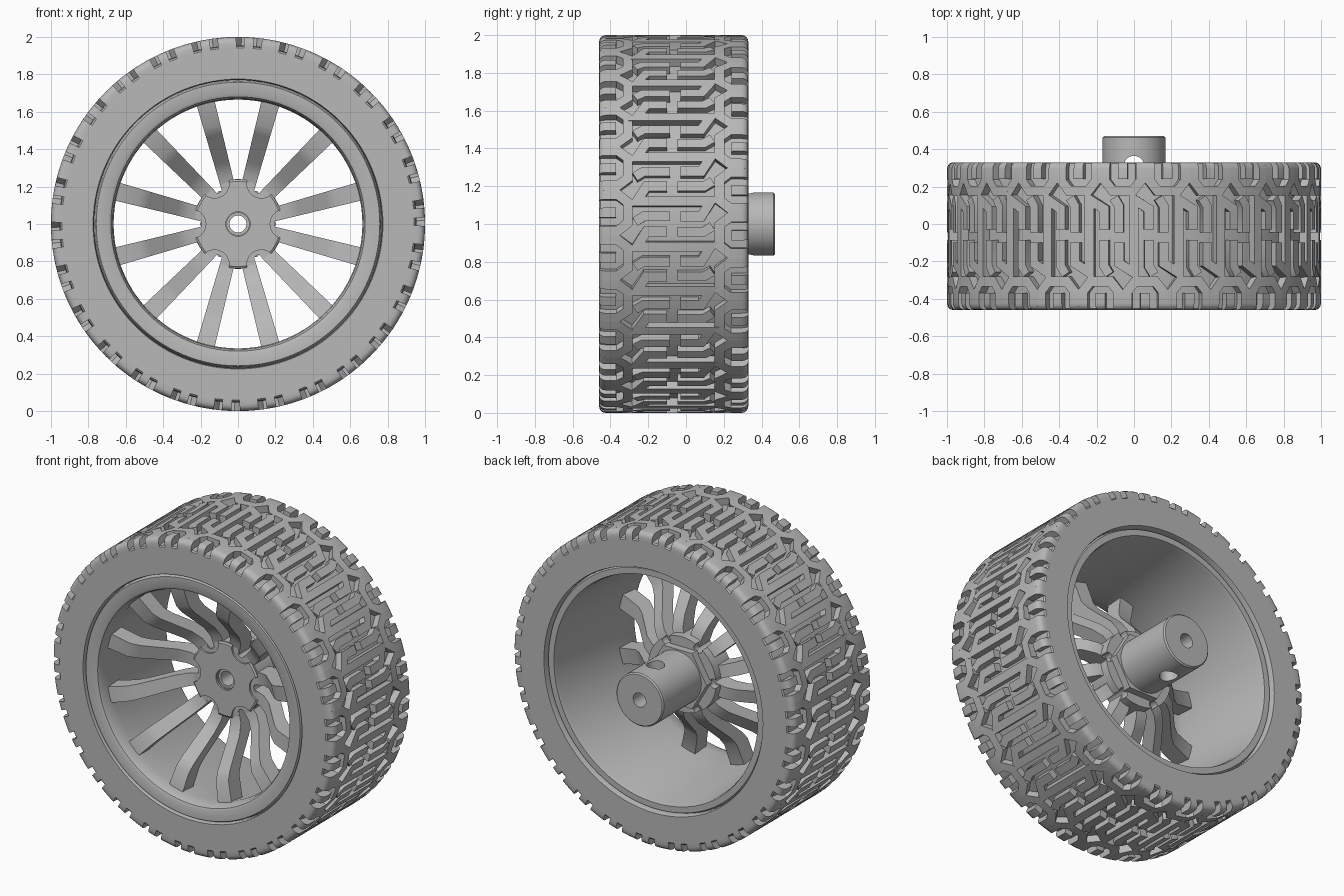
import bpy, bmesh, math
from math import sin, cos, pi, tau
from mathutils import Vector

if "Cube" in bpy.data.objects:
    bpy.data.objects.remove(bpy.data.objects["Cube"])

grey = bpy.data.materials.new("mid_grey")
grey.use_nodes = True
grey.diffuse_color = (0.48, 0.48, 0.48, 1)
grey.node_tree.nodes["Principled BSDF"].inputs["Base Color"].default_value = grey.diffuse_color

MID = -0.065      # axial centre of the tyre
HALF = 0.395      # half width of the tyre
UNITS = 26        # tread repeats
PITCH = tau / UNITS


def polar(r, a, y):
    """Point at radius r and angle a around the axle, which runs along y."""
    return Vector((r * cos(a), y, 1 + r * sin(a)))


def finish(name, bm, smooth=True):
    bmesh.ops.recalc_face_normals(bm, faces=bm.faces)
    mesh = bpy.data.meshes.new(name)
    bm.to_mesh(mesh)
    bm.free()
    mesh.materials.append(grey)
    ob = bpy.data.objects.new(name, mesh)
    bpy.context.collection.objects.link(ob)
    if smooth:
        bpy.ops.object.select_all(action="DESELECT")
        ob.select_set(True)
        bpy.context.view_layer.objects.active = ob
        bpy.ops.object.shade_smooth_by_angle(angle=math.radians(32))
    return ob


def lathe(name, profile, segments=112):
    """Spin a closed (radius, y) profile around the axle."""
    bm = bmesh.new()
    rings = [[bm.verts.new(polar(r, tau * i / segments, y)) for r, y in profile]
             for i in range(segments)]
    n = len(profile)
    for i in range(segments):
        a, b = rings[i], rings[(i + 1) % segments]
        for j in range(n):
            k = (j + 1) % n
            bm.faces.new((a[j], a[k], b[k], b[j]))
    return finish(name, bm)


def loft(bm, sections):
    """Join four-cornered sections into a capped bar."""
    rows = [[bm.verts.new(p) for p in s] for s in sections]
    for a, b in zip(rows, rows[1:]):
        for j in range(4):
            k = (j + 1) % 4
            bm.faces.new((a[j], a[k], b[k], b[j]))
    bm.faces.new(rows[0])
    bm.faces.new(rows[-1])


def cut(target, name, cylinders):
    """Subtract cylinders given as (centre, direction, radius, length)."""
    bm = bmesh.new()
    for centre, direction, radius, length in cylinders:
        made = bmesh.ops.create_cone(bm, cap_ends=True, segments=32, radius1=radius,
                                     radius2=radius, depth=length)["verts"]
        turn = Vector((0, 0, 1)).rotation_difference(Vector(direction)).to_matrix()
        bmesh.ops.rotate(bm, verts=made, matrix=turn)
        bmesh.ops.translate(bm, verts=made, vec=centre)
    cutter = finish(name, bm, False)
    cutter.hide_render = True
    mod = target.modifiers.new("cut", "BOOLEAN")
    mod.object, mod.operation, mod.solver = cutter, "DIFFERENCE", "EXACT"
    bpy.ops.object.select_all(action="DESELECT")
    target.select_set(True)
    bpy.context.view_layer.objects.active = target
    bpy.ops.object.modifier_apply(modifier=mod.name)
    bpy.data.objects.remove(cutter)


# Tyre carcass under the tread
side = [(0.77, 0.38), (0.775, HALF), (0.942, HALF), (0.95, 0.388), (0.955, 0.36)]
lathe("tyre_carcass", [(r, MID + v) for r, v in side]
      + [(r, MID - v) for r, v in reversed(side)])

# Tread ribbons, drawn on the unrolled tyre as (around, across) paths:
# a long S with a bar filling each corner, and hooks along the shoulders
COL = PITCH / 3
centre_paths = [
    [(COL, 0.035), (COL, 0.145), (0, 0.195), (0, -0.195), (-COL, -0.145), (-COL, -0.035)],
]
corner_bar = [(-COL, 0.02), (-COL, 0.16), (-COL * 1.35, 0.205)]
E = 0.096
shoulder_paths = [
    [(-E, HALF), (-E, 0.295), (-0.055, 0.243), (0.055, 0.243), (E, 0.295), (E, HALF)],
    [(0, HALF), (0, 0.305)],
]


def crown(v):
    """Tread radius, rounded off at the shoulders."""
    d = max(0, abs(v) - (HALF - 0.035))
    return 0.965 + math.sqrt(max(0, 0.035 ** 2 - d * d))


def refine(path):
    """Add points where a ribbon runs over the rounded shoulder."""
    out = [path[0]]
    for p, q in zip(path, path[1:]):
        marks = [s for s in (0.36, 0.375, 0.386, 0.392)
                 if min(p[1], q[1]) < s < max(p[1], q[1])]
        if p[1] > q[1]:
            marks.reverse()
        out += [(p[0], s) for s in marks] + [q]
    return [Vector(p) for p in out]


def ribbon(bm, path, width, offset, flip):
    pts = refine(path)
    sections = []
    for i, p in enumerate(pts):
        d0 = (p - pts[i - 1]).normalized() if i else (pts[1] - p).normalized()
        d1 = (pts[i + 1] - p).normalized() if i < len(pts) - 1 else d0
        out = Vector((-d0.y - d1.y, d0.x + d1.x)).normalized()
        out *= width / 2 / max(0.5, out.dot(Vector((-d0.y, d0.x))))
        l, r = (p + out) * flip, (p - out) * flip
        sections.append([polar(rad or crown(q.y), offset - q.x, MID + q.y)
                         for q, rad in ((l, 0.94), (l, None), (r, None), (r, 0.94))])
    loft(bm, sections)


bm = bmesh.new()
for i in range(UNITS):
    angle = pi / 2 + i * PITCH
    for path in centre_paths:
        ribbon(bm, path, 0.052, angle, 1)
    for flip in (1, -1):
        ribbon(bm, corner_bar, 0.05, angle, flip)
        for path in shoulder_paths:
            ribbon(bm, path, 0.052, angle + 0.25 * flip * PITCH, flip)
finish("tread_blocks", bm)

# Rim: rounded front lip, tapered barrel, rear flange
lathe("rim", [(0.772, -0.40), (0.764, -0.445), (0.758, -0.455), (0.695, -0.455),
              (0.68, -0.448), (0.67, -0.425), (0.665, -0.36), (0.68, -0.22), (0.715, 0.28),
              (0.722, 0.305), (0.76, 0.305), (0.772, 0.28)])

# Spokes: six pairs of bars that step back from the lip to the hub
steps = [(0.19, -0.115), (0.27, -0.125), (0.335, -0.165), (0.49, -0.325),
         (0.54, -0.36), (0.69, -0.385)]
bm = bmesh.new()
for i in range(12):
    a = pi / 12 + i * tau / 12
    across = Vector((-sin(a), 0, cos(a)))
    sections = []
    for r, y in steps:
        w = across * (0.037 + 0.026 * (r - 0.19))
        front, back = polar(r, a, y), polar(r, a, y + 0.11)
        sections.append([front - w, front + w, back + w, back - w])
    loft(bm, sections)
finish("spokes", bm)

# Hub plate with a pocket between the spokes of each pair
AXLE = (0, 1, 0)
plate = lathe("hub_plate", [(0.06, -0.12), (0.235, -0.12), (0.24, -0.115), (0.24, 0.04),
                            (0.06, 0.04)], 72)
cut(plate, "pocket_cutter", [(polar(0.225, k * pi / 3, -0.05), AXLE, 0.03, 0.4) for k in range(6)])

# Scalloped raised face on the hub
face = lathe("hub_face", [(0.065, -0.132), (0.228, -0.132), (0.238, -0.125), (0.238, -0.11),
                          (0.065, -0.11)], 72)
cut(face, "scallop_cutter", [(polar(0.25, k * pi / 3, -0.13), AXLE, 0.078, 0.3) for k in range(6)])

# Hexagonal collar and axle sleeve with a cross hole
lathe("hex_collar", [(0.10, 0.03), (0.205, 0.03), (0.205, 0.085), (0.10, 0.085)], 6)
sleeve = lathe("axle_sleeve", [(0.045, -0.11), (0.168, -0.11), (0.168, 0.462), (0.16, 0.47),
                               (0.045, 0.47)], 64)
cut(sleeve, "cross_hole_cutter", [(Vector((0, 0.31, 1)), (0, 0, 1), 0.054, 0.6)])
